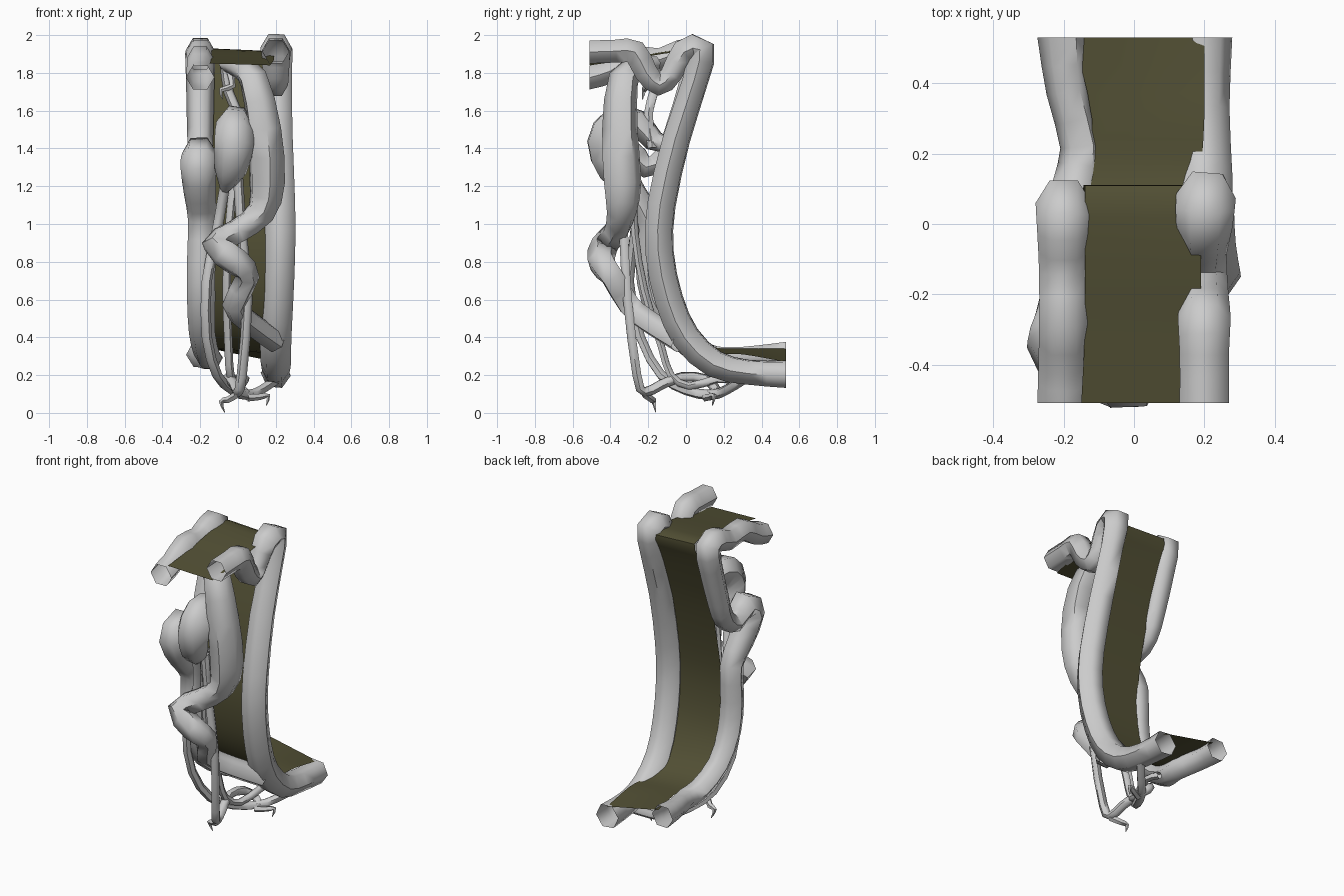
import bpy, bmesh, math
from mathutils import Vector


def spline(pts, n):
    """Catmull-Rom resample of points of any dimension."""
    P = [Vector(p) for p in pts]
    P = [2 * P[0] - P[1]] + P + [2 * P[-1] - P[-2]]
    out = []
    for i in range(1, len(P) - 2):
        a, b, c, d = P[i - 1:i + 3]
        for k in range(n):
            t = k / n
            out.append(0.5 * (2 * b + (c - a) * t + (2 * a - 5 * b + 4 * c - d) * t * t
                              + (3 * b - a - 3 * c + d) * t ** 3))
    return out + [P[-2]]


def finish(name, bm, smooth=60):
    bmesh.ops.recalc_face_normals(bm, faces=bm.faces)
    me = bpy.data.meshes.new(name)
    bm.to_mesh(me)
    bm.free()
    ob = bpy.data.objects.new(name, me)
    bpy.context.collection.objects.link(ob)
    bpy.ops.object.select_all(action='DESELECT')
    ob.select_set(True)
    bpy.context.view_layer.objects.active = ob
    bpy.ops.object.shade_smooth_by_angle(angle=math.radians(smooth))
    return ob


def vine(name, pts, sides=6, n=2, flat_ends=False):
    """Open tube through (x, y, z, radius) points; flat_ends trims both ends square to y."""
    S = spline(pts, n)
    bm = bmesh.new()
    rings, side = [], Vector((1, 0, 0))
    for i, s in enumerate(S):
        tan = (S[min(i + 1, len(S) - 1)].xyz - S[max(i - 1, 0)].xyz).normalized()
        side = (side - tan * side.dot(tan)).normalized()
        up = tan.cross(side)
        r = max(s[3], 0.002)
        rings.append([bm.verts.new(s.xyz + r * (math.cos(a) * side + math.sin(a) * up))
                      for a in (2 * math.pi * k / sides for k in range(sides))])
    if flat_ends:
        for ring, s in ((rings[0], S[0]), (rings[-1], S[-1])):
            for v in ring:
                v.co.y = s[1]
    for a, b in zip(rings, rings[1:]):
        for k in range(sides):
            bm.faces.new((a[k], a[(k + 1) % sides], b[(k + 1) % sides], b[k]))
    return finish(name, bm)


# Hanging ribbon between the trunks: (x left, x right, y, z left, z right)
profile = [(-.15, .17, -.51, 1.85, 1.84), (-.14, .19, -.3, 1.88, 1.87), (-.14, .19, -.05, 1.92, 1.91),
           (-.14, .19, .11, 1.915, 1.90), (-.15, .19, .06, 1.76, 1.76), (-.15, .19, -.05, 1.45, 1.45),
           (-.15, .2, -.13, 1.1, 1.1), (-.16, .2, -.15, .85, .85), (-.16, .19, -.11, .6, .6),
           (-.15, .18, .0, .42, .40), (-.13, .19, .14, .35, .32), (-.12, .2, .3, .34, .31),
           (-.17, .2, .53, .345, .27)]
bm = bmesh.new()
rows = []
for xl, xr, y, zl, zr in spline(profile, 3):
    rows.append([bm.verts.new((xl + (xr - xl) * t, y, zl + (zr - zl) * t)) for t in (0, .33, .67, 1)])
for a, b in zip(rows, rows[1:]):
    for k in range(3):
        bm.faces.new((a[k], a[k + 1], b[k + 1], b[k]))
ribbon = finish("hanging_ribbon", bm)
mat = bpy.data.materials.new("olive")
mat.diffuse_color = (0.085, 0.08, 0.035, 1)
ribbon.data.materials.append(mat)

# Thick trunks on both edges
vine("right_trunk", [
    (.2, -.51, 1.91, .07), (.2, -.37, 1.915, .07), (.2, -.27, 1.91, .075), (.2, -.21, 1.8, .07),
    (.2, -.14, 1.735, .065), (.2, -.08, 1.79, .065), (.2, -.01, 1.91, .08), (.205, .08, 1.92, .085),
    (.21, .05, 1.76, .075), (.21, -.05, 1.45, .08), (.22, -.13, 1.1, .083), (.22, -.14, .85, .083),
    (.21, -.09, .6, .083), (.2, .0, .4, .083), (.2, .15, .26, .08), (.2, .33, .215, .072),
    (.2, .53, .205, .08)], flat_ends=True)
vine("left_trunk", [
    (-.2, -.51, 1.775, .075), (-.2, -.4, 1.81, .072), (-.2, -.28, 1.88, .07), (-.2, -.14, 1.87, .07),
    (-.2, -.03, 1.91, .075), (-.2, .06, 1.9, .08), (-.2, .03, 1.75, .075), (-.2, -.05, 1.5, .07),
    (-.2, -.11, 1.36, .065), (-.2, -.21, 1.3, .065), (-.205, -.3, 1.38, .09), (-.21, -.36, 1.3, .095),
    (-.2, -.28, 1.15, .085), (-.19, -.2, 1.02, .075), (-.195, -.2, .8, .075), (-.195, -.17, .6, .075),
    (-.19, -.06, .42, .07), (-.165, .1, .31, .07), (-.145, .22, .29, .065), (-.185, .38, .3, .065),
    (-.2, .53, .31, .075)], flat_ends=True)

# Zigzag climber in front
vine("front_climber", [
    (-.07, -.16, 1.85, .04), (.0, -.24, 1.83, .055), (.08, -.33, 1.77, .08), (.14, -.35, 1.5, .095),
    (.155, -.335, 1.22, .1), (.12, -.34, 1.06, .08), (-.01, -.37, .96, .07), (-.12, -.43, .89, .075),
    (-.01, -.45, .8, .075), (.05, -.39, .72, .065), (-.02, -.3, .57, .065), (.06, -.19, .48, .065),
    (.2, -.03, .38, .065)])

# Swollen pod hanging in front
vine("hanging_pod", [
    (.04, -.08, 1.42, .04), (.0, -.17, 1.44, .06), (-.01, -.26, 1.54, .07), (-.02, -.37, 1.535, .095),
    (-.02, -.43, 1.43, .105), (-.04, -.39, 1.28, .085), (-.07, -.33, 1.18, .025)])

# Thin hanging vines and their looping lower ends
W = .027
vine("thin_vine_left", [(x, y, z, W) for x, y, z in [
    (-.07, -.33, 1.2), (-.11, -.27, .97), (-.165, -.3, .7), (-.165, -.24, .4), (-.11, -.13, .2),
    (-.03, 0, .12), (.05, .13, .095), (.12, .21, .12), (.21, .31, .18)]], 6)
vine("thin_vine_right", [(x, y, z, W) for x, y, z in [
    (.0, -.34, 1.25), (.02, -.33, .95), (.05, -.31, .6), (.02, -.26, .2), (0, -.22, .11),
    (-.02, -.13, .15), (-.05, -.02, .19), (-.03, .1, .18), (.02, .16, .12), (.06, .12, .09)]], 6)
vine("thin_vine_middle", [(x, y, z, W - .005) for x, y, z in [
    (-.02, -.28, 1.25), (-.05, -.27, .95), (-.06, -.22, .65), (-.05, -.13, .35), (-.04, -.08, .2),
    (.0, .02, .14), (.04, .16, .18), (.02, .26, .17)]], 6)
vine("thin_vine_upper", [(x, y, z, W) for x, y, z in [
    (-.07, -.16, 1.85), (-.05, -.17, 1.7), (.0, -.2, 1.58), (.04, -.18, 1.4)]], 6)

# Tendril tips
for i, path in enumerate([
        [(.0, -.22, .1, .02), (-.05, -.18, .07, .018), (-.09, -.17, .06, .013), (-.07, -.16, .002, .002)],
        [(.05, .1, .08, .02), (.11, .13, .085, .018), (.16, .15, .09, .013), (.15, .14, .04, .002)],
        [(-.05, -.17, 1.82, .02), (-.03, -.21, 1.73, .018), (-.09, -.22, 1.71, .013), (-.08, -.23, 1.66, .002)]]):
    vine("tendril_%d" % (i + 1), path, 5)
